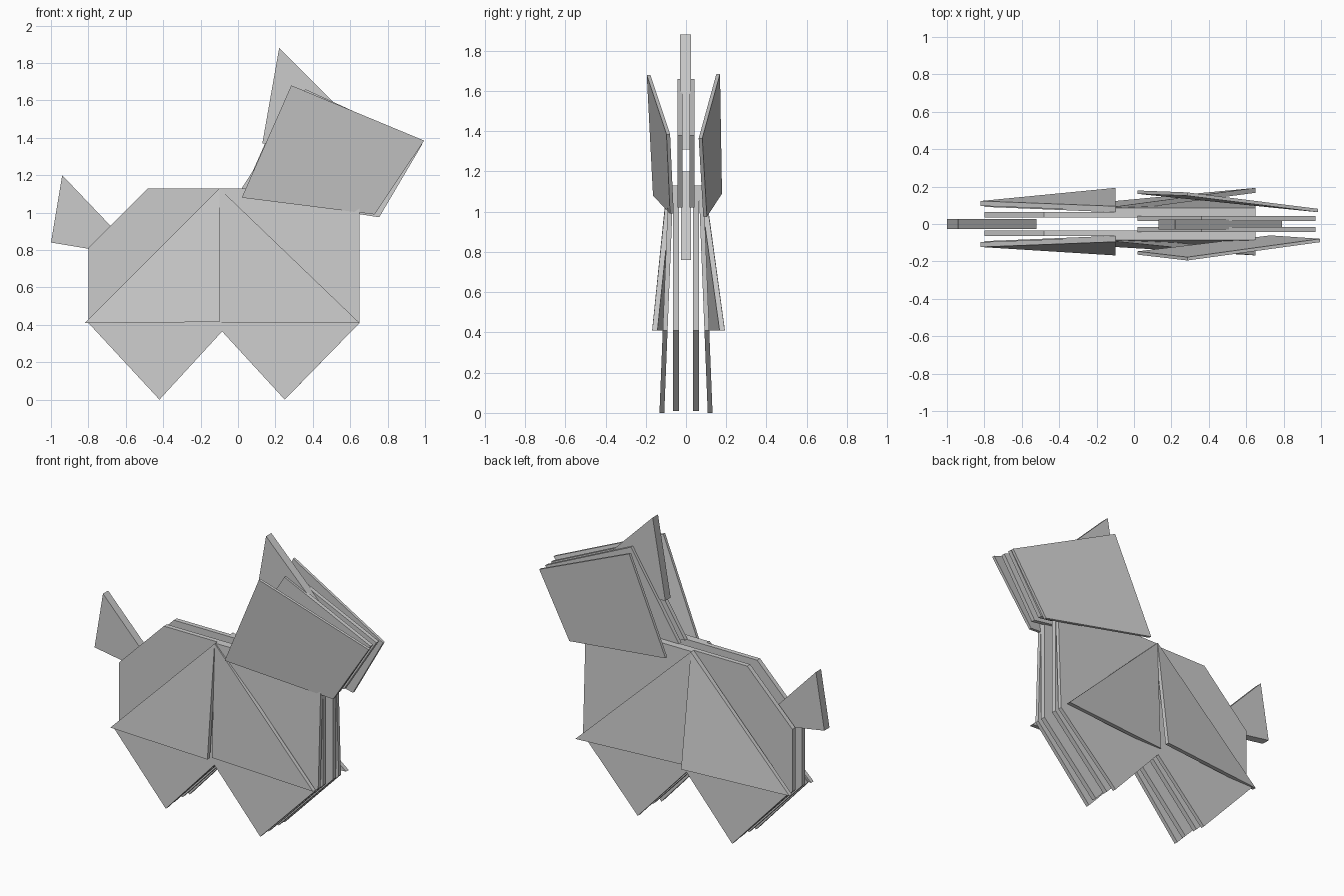
import bpy, bmesh

if "Cube" in bpy.data.objects:
    bpy.data.objects.remove(bpy.data.objects["Cube"])


def plate(name, pts, t):
    """Thin flat panel through (x, y, z) outline points, t thick along y."""
    bm = bmesh.new()
    near = [bm.verts.new((x, y - t / 2, z)) for x, y, z in pts]
    far = [bm.verts.new((x, y + t / 2, z)) for x, y, z in pts]
    n = len(pts)
    bm.faces.new(near)
    bm.faces.new(far[::-1])
    for i in range(n):
        j = (i + 1) % n
        bm.faces.new((near[j], near[i], far[i], far[j]))
    bmesh.ops.recalc_face_normals(bm, faces=bm.faces)
    me = bpy.data.meshes.new(name)
    bm.to_mesh(me)
    bm.free()
    ob = bpy.data.objects.new(name, me)
    bpy.context.collection.objects.link(ob)
    return ob


def flat(outline, y):
    return [(x, y, z) for x, z in outline]


def leaning(outline, s):
    # panels spread outward towards the feet
    return [(x, s * (0.12 - 0.04 * z), z) for x, z in outline]


body = [(-0.8, 0.41), (-0.8, 0.81), (-0.48, 1.13), (0.65, 1.13), (0.65, 0.41),
        (0.26, 0.01), (-0.08, 0.37), (-0.42, 0.01)]
front_leg = [(-0.1, 1.13), (0.65, 1.13), (0.65, 0.41), (0.25, 0.0), (-0.09, 0.37)]
rear_leg = [(-0.1, 1.13), (-0.8, 0.41), (-0.42, 0.0), (-0.08, 0.37)]
inner_head = [(0.02, 1.13), (0.36, 1.66), (0.97, 1.38), (0.74, 1.02)]

for side, s in (("left", 1), ("right", -1)):
    # layered body and legs
    plate("body_" + side, flat(body, s * 0.05), 0.03)
    plate("front_leg_" + side, leaning(front_leg, s), 0.024)
    plate("rear_leg_" + side, leaning(rear_leg, s), 0.024)
    # folded triangular flaps, open at one lower corner
    out = 0.18 if s > 0 else 0.155
    plate("rear_flap_" + side, [(-0.82, s * 0.11, 0.41), (-0.1, s * out, 0.415),
                                (-0.1, s * 0.082, 1.13)], 0.026)
    plate("front_flap_" + side, [(-0.1, s * 0.08, 1.13), (-0.1, s * 0.11, 0.41),
                                 (0.65, s * out, 0.41)], 0.026)
    # inner head layer
    plate("inner_head_" + side, flat(inner_head, s * 0.03), 0.026)

# outer face panels, slightly uneven like folded paper
plate("face_right", [(0.02, -0.155, 1.08), (0.285, -0.186, 1.68),
                     (0.995, -0.088, 1.385), (0.73, -0.07, 0.99)], 0.018)
plate("face_left", [(0.02, 0.17, 1.09), (0.285, 0.16, 1.685),
                    (0.985, 0.072, 1.365), (0.755, 0.095, 0.975)], 0.018)

# ear and tail in the middle
plate("ear", flat([(0.22, 1.88), (0.13, 1.37), (0.79, 1.31)], -0.003), 0.054)
plate("tail", flat([(-0.94, 1.2), (-1.0, 0.84), (-0.52, 0.76)], 0), 0.052)
